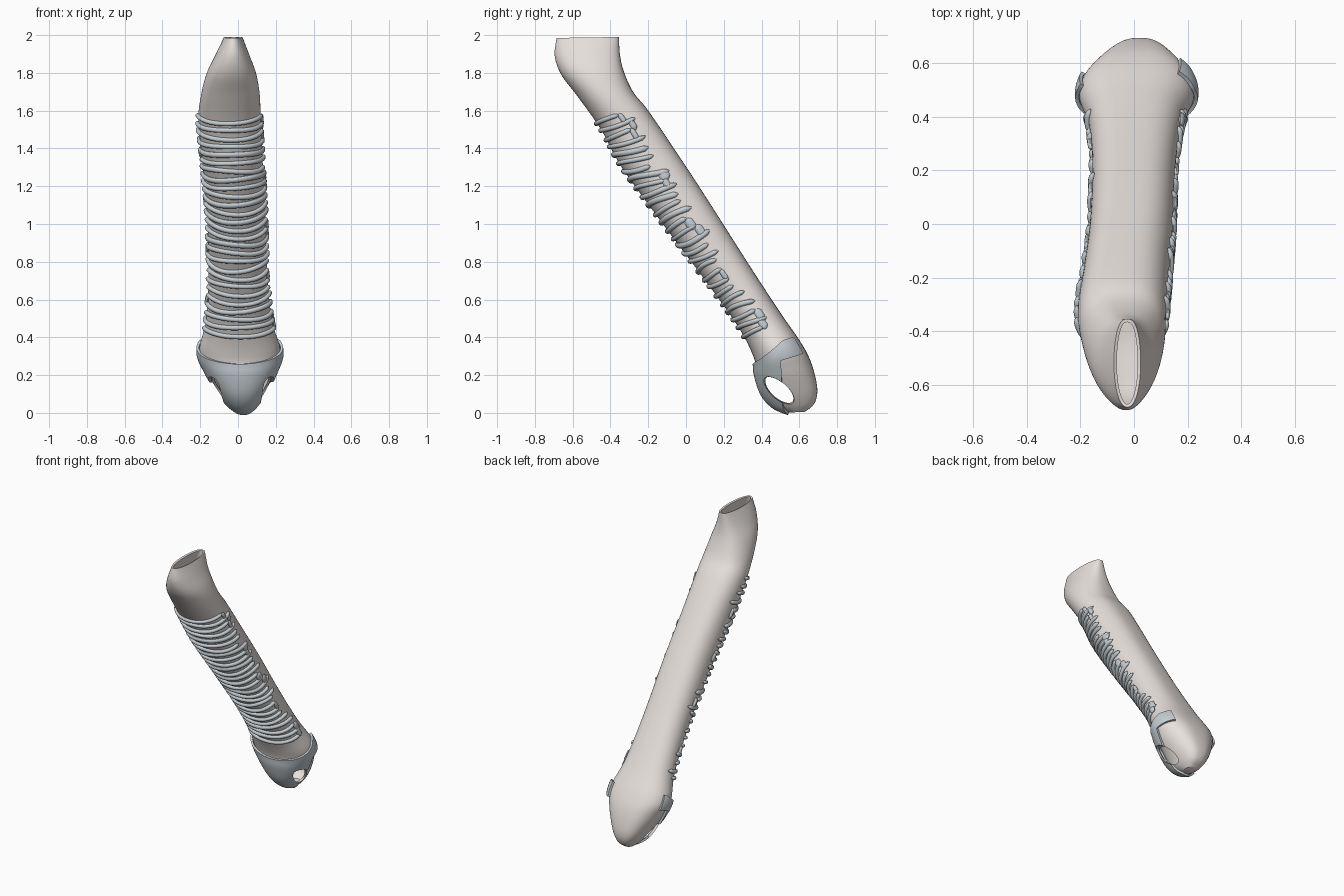
import bpy, bmesh, math, random
from mathutils import Vector

if "Cube" in bpy.data.objects:
    bpy.data.objects.remove(bpy.data.objects["Cube"])

random.seed(4)

# Sections: front y, front z, back y, back z, x centre, half width
S = [(-0.685, 1.985, -0.355, 1.99, -0.025, 0.05),
     (-0.695, 1.89, -0.35, 1.90, -0.03, 0.09),
     (-0.66, 1.79, -0.33, 1.81, -0.035, 0.13),
     (-0.57, 1.67, -0.28, 1.70, -0.04, 0.155),
     (-0.45, 1.50, -0.20, 1.60, -0.045, 0.165),
     (-0.34, 1.30, -0.05, 1.38, -0.03, 0.16),
     (-0.13, 1.01, 0.12, 1.12, -0.01, 0.155),
     (0.11, 0.69, 0.33, 0.79, 0.0, 0.155),
     (0.28, 0.45, 0.50, 0.53, 0.005, 0.175),
     (0.36, 0.29, 0.61, 0.37, 0.01, 0.215),
     (0.375, 0.20, 0.665, 0.26, 0.015, 0.185),
     (0.41, 0.10, 0.695, 0.13, 0.02, 0.125),
     (0.47, 0.035, 0.68, 0.05, 0.025, 0.075),
     (0.55, 0.002, 0.63, 0.006, 0.03, 0.035)]
N = len(S) - 1


def section(t):
    """Smooth (Catmull-Rom) interpolation between sections."""
    i = max(0, min(int(t), N - 1))
    f = t - i
    p0, p1, p2, p3 = (S[max(0, min(N, i + k))] for k in (-1, 0, 1, 2))
    return [b + 0.5 * f * (c - a + f * (2*a - 5*b + 4*c - d + f * (3*(b - c) + d - a)))
            for a, b, c, d in zip(p0, p1, p2, p3)]


def surf(t, a):
    """Point on the pipe wall; a = 0 at the front, pi at the back."""
    fy, fz, by, bz, xc, hw = section(t)
    c, s = math.cos(a), math.sin(a)
    p = 0.72 if c < 0 else 0.9
    k = (1 - c) / 2
    return Vector((xc + hw * math.copysign(abs(s) ** p, s), fy + (by - fy) * k, fz + (bz - fz) * k))


def normal(t, a):
    t = max(0.02, min(N - 0.02, t))
    n = (surf(t, a + .05) - surf(t, a - .05)).cross(surf(t + .02, a) - surf(t - .02, a)).normalized()
    fy, fz, by, bz, xc, hw = section(t)
    out = surf(t, a) - Vector((xc, (fy + by) / 2, (fz + bz) / 2))
    return n if n.dot(out) > 0 else -n


def t_at(z):
    """Parameter where the front edge reaches height z."""
    return next((i / 200 for i in range(N * 200) if section(i / 200)[1] <= z), N)


def material(name, col):
    m = bpy.data.materials.new(name)
    m.diffuse_color = (*col, 1)
    m.use_nodes = True
    m.node_tree.nodes["Principled BSDF"].inputs["Base Color"].default_value = m.diffuse_color
    return m


WALL = material("membrane", (0.80, 0.75, 0.72))
RING = material("cartilage", (0.56, 0.61, 0.64))


def grid(bm, rows, wrap):
    v = [[bm.verts.new(p) for p in r] for r in rows]
    for r0, r1 in zip(v, v[1:]):
        m = len(r0)
        for j in range(m if wrap else m - 1):
            k = (j + 1) % m
            bm.faces.new((r0[j], r0[k], r1[k], r1[j]))
    return v


def finish(name, bm, mat):
    bmesh.ops.recalc_face_normals(bm, faces=bm.faces)
    me = bpy.data.meshes.new(name)
    bm.to_mesh(me)
    bm.free()
    o = bpy.data.objects.new(name, me)
    bpy.context.collection.objects.link(o)
    me.materials.append(mat)
    return o


def modify(o, thick, offset, cutters):
    m = o.modifiers.new("thickness", 'SOLIDIFY')
    m.thickness, m.offset = thick, offset
    for c in cutters:
        b = o.modifiers.new("opening", 'BOOLEAN')
        b.operation, b.object, b.solver = 'DIFFERENCE', c, 'EXACT'
    smooth(o, True)


def smooth(o, apply=False):
    bpy.ops.object.select_all(action='DESELECT')
    o.select_set(True)
    bpy.context.view_layer.objects.active = o
    if apply:
        for m in list(o.modifiers):
            bpy.ops.object.modifier_apply(modifier=m.name)
    bpy.ops.object.shade_smooth_by_angle(angle=math.radians(40))


# Cutters for the two branch openings at the lower sides
cutters = []
for side in (-1, 1):
    bpy.ops.mesh.primitive_uv_sphere_add(segments=32, ring_count=16, radius=1)
    c = bpy.context.object
    c.name = "branch_cutter"
    c.scale = (0.13, 0.105, 0.045)
    c.location = (0.02 + side * 0.14, 0.495, 0.115)
    c.rotation_euler = (math.radians(-42), 0, 0)
    c.hide_render = True
    cutters.append(c)

# Hollow pipe, open at the top and closed at the bottom
bm = bmesh.new()
M = 56
v = grid(bm, [[surf(i / 8, 2 * math.pi * j / M) for j in range(M)] for i in range(N * 8 + 1)], True)
bm.faces.new(v[-1])
modify(finish("pipe_wall", bm, WALL), 0.012, -1, cutters)

# Lower cartilage cap: V-shaped at the front, with wings rising round the sides
bm = bmesh.new()
rows = []
top0 = t_at(0.26)
for j in range(61):
    a = math.radians(-115 + 255 * j / 60)
    k = min(1, abs(a) / 1.9)
    top = top0 - (top0 - 8.75) * k ** 1.3
    low = 9.45 + 3.45 * max(0, 1 - (abs(a) / 1.55) ** 3)
    rows.append([surf(t, a) + normal(t, a) * 0.002
                 for t in (top + (low - top) * i / 20 for i in range(21))])
grid(bm, rows, False)
modify(finish("lower_cap", bm, RING), 0.014, 1, cutters)
for c in cutters:
    bpy.data.objects.remove(c)


def strap(bm, path, w, h):
    """Rounded flat band following (t, a) points on the wall."""
    P = [surf(*q) for q in path]
    rows, n = [], len(P) - 1
    for i, q in enumerate(path):
        nn = normal(*q)
        d = (P[min(n, i + 1)] - P[max(0, i - 1)]).normalized()
        b = d.cross(nn).normalized()
        e = min(1, math.sqrt(max(0.04, min(i, n - i) / 2)))
        rows.append([P[i] + nn * (0.004 + h * e * math.sin(g)) + b * w * e * math.cos(g)
                     for g in (math.tau * k / 10 for k in range(10))])
    v = grid(bm, rows, True)
    bm.faces.new(v[0])
    bm.faces.new(v[-1])


# Cartilage hoops round the front, with bridges joining some neighbours
bm = bmesh.new()
COUNT = 27
levels = [t_at(1.535 - 1.125 * i / (COUNT - 1)) for i in range(COUNT)]
for i, t in enumerate(levels):
    a0, a1 = (math.radians(random.uniform(82, 116)) for _ in range(2))
    ph, amp = random.uniform(0, 6), random.uniform(0.01, 0.035)
    path = [(t + amp * math.sin(2.2 * a + ph), a)
            for a in (-a0 + (a0 + a1) * k / 44 for k in range(45))]
    strap(bm, path, random.uniform(0.012, 0.016), 0.013)
for i, deg, w in [(0, 88, .014), (1, 100, .016), (2, 92, .014), (7, 98, .028), (8, 92, .018),
                  (13, 84, .024), (14, 94, .022), (19, 80, .014), (24, 98, .022), (25, 92, .02),
                  (4, -90, .014), (10, -86, .018), (16, -92, .014), (22, -84, .016)]:
    t0, t1, a = levels[i], levels[i + 1], math.radians(deg)
    strap(bm, [(t0 + (t1 - t0) * (k / 8 * 1.3 - 0.15), a) for k in range(9)], w, 0.011)
smooth(finish("cartilage_hoops", bm, RING))
